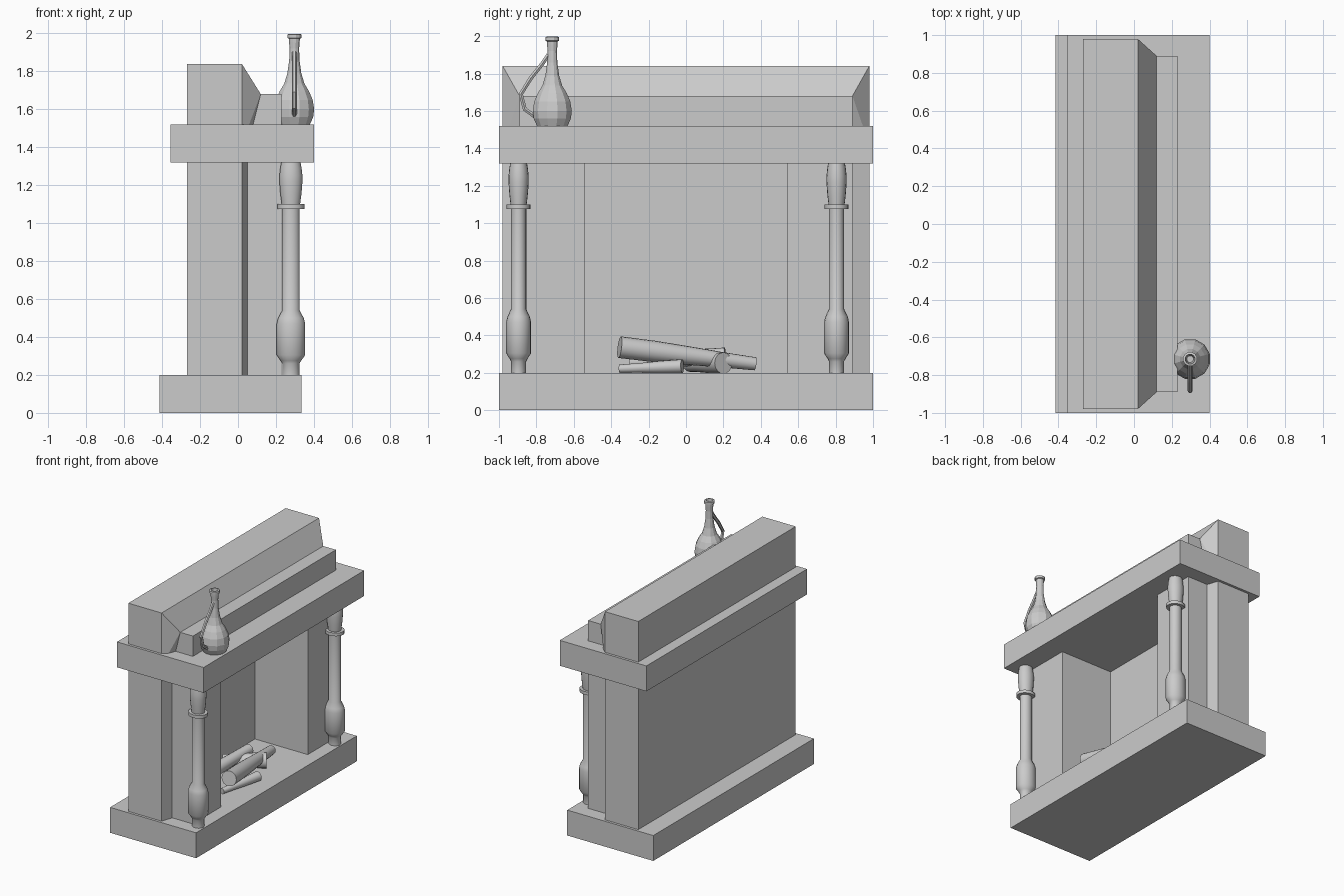
import bpy, bmesh, math
from mathutils import Vector

if "Cube" in bpy.data.objects:
    bpy.data.objects.remove(bpy.data.objects["Cube"])


def make_object(name, verts, faces, smooth=None):
    mesh = bpy.data.meshes.new(name)
    mesh.from_pydata(verts, [], faces)
    bm = bmesh.new()
    bm.from_mesh(mesh)
    bmesh.ops.recalc_face_normals(bm, faces=bm.faces)
    bm.to_mesh(mesh)
    bm.free()
    obj = bpy.data.objects.new(name, mesh)
    bpy.context.collection.objects.link(obj)
    if smooth:
        bpy.ops.object.select_all(action='DESELECT')
        obj.select_set(True)
        bpy.context.view_layer.objects.active = obj
        bpy.ops.object.shade_smooth_by_angle(angle=math.radians(smooth))
    return obj


def loft(name, rings, smooth=None):
    """Join equal-sized rings of points and cap both ends."""
    n = len(rings[0])
    verts = [p for ring in rings for p in ring]
    faces = [[k * n + i, k * n + (i + 1) % n, (k + 1) * n + (i + 1) % n, (k + 1) * n + i]
             for k in range(len(rings) - 1) for i in range(n)]
    faces += [list(range(n)), list(range(len(verts) - n, len(verts)))]
    return make_object(name, verts, faces, smooth)


def prism(name, outline, z0, z1):
    return loft(name, [[(x, y, z) for x, y in outline] for z in (z0, z1)])


def box(name, x0, x1, y, z0, z1):
    return prism(name, [(x0, -y), (x1, -y), (x1, y), (x0, y)], z0, z1)


def lathe(name, profile, cx, cy, sides, sx=1.0, smooth=None):
    angles = [2 * math.pi * (i + 0.5) / sides for i in range(sides)]
    rings = [[(cx + sx * r * math.cos(a), cy + r * math.sin(a), z) for a in angles]
             for r, z in profile]
    return loft(name, rings, smooth)


def log(name, start, end, radii, sides=16):
    a, b = Vector(start), Vector(end)
    turn = (b - a).to_track_quat('Z', 'Y')
    rings = []
    for k, r in enumerate(radii):
        centre = a.lerp(b, k / (len(radii) - 1))
        rings.append([centre + turn @ Vector((r * math.cos(t), r * math.sin(t), 0))
                      for t in (2 * math.pi * i / sides for i in range(sides))])
    return loft(name, rings, 40)


# Hearth slab, mantel shelf and the ledge above it
box("hearth_slab", -0.415, 0.335, 1.0, 0.0, 0.20)
box("mantel_shelf", -0.355, 0.40, 1.0, 1.32, 1.52)
box("upper_ledge", -0.05, 0.23, 0.89, 1.42, 1.68)

# Surround: U-shaped plan with the open firebox
half = [(-0.27, -0.98), (0.02, -0.98), (0.05, -0.89), (0.23, -0.89),
        (0.23, -0.54), (-0.23, -0.54)]
prism("firebox_surround", half + [(x, -y) for x, y in reversed(half)], 0.2, 1.42)

# Chimney breast with sloping front
side = [(-0.27, 0.98, 1.42), (0.02, 0.98, 1.42), (0.055, 0.89, 1.42),
        (0.12, 0.89, 1.68), (0.02, 0.98, 1.84), (-0.27, 0.98, 1.84)]
verts = [(x, -y, z) for x, y, z in side] + side
faces = [[i, (i + 1) % 6, (i + 1) % 6 + 6, i + 6] for i in (2, 3, 4, 5)]
faces += [[0, 1, 2, 8, 7, 6]]
for k in (0, 6):
    faces += [[k, k + 1, k + 4, k + 5], [k + 1, k + 2, k + 3], [k + 1, k + 3, k + 4]]
make_object("chimney_breast", verts, faces)

# Turned columns
column = [(0.040, 0.20), (0.040, 0.26), (0.048, 0.275), (0.067, 0.305), (0.067, 0.47),
          (0.060, 0.50), (0.041, 0.54), (0.041, 1.075), (0.064, 1.075), (0.064, 1.10),
          (0.043, 1.10), (0.050, 1.16), (0.054, 1.22), (0.054, 1.25), (0.050, 1.29),
          (0.045, 1.32)]
for name, y in (("left_column", -0.895), ("right_column", 0.805)):
    lathe(name, column, 0.279, y, 18, 1.14, 40)

# Firewood
log("top_log", (0.17, -0.355, 0.337), (0.03, 0.37, 0.248), (0.058, 0.057, 0.050, 0.041, 0.035))
log("front_log", (0.11, -0.355, 0.222), (0.19, -0.02, 0.235), (0.022, 0.026, 0.033, 0.037))
log("cross_log", (-0.15, 0.02, 0.25), (0.11, 0.20, 0.252), (0.045, 0.048, 0.055, 0.057))
log("back_log", (-0.10, -0.30, 0.255), (-0.05, 0.21, 0.295), (0.05, 0.048, 0.043, 0.04))

# Jug with hollow neck
jug = [(0.085, 1.52), (0.103, 1.56), (0.108, 1.60), (0.100, 1.65), (0.080, 1.695),
       (0.055, 1.735), (0.038, 1.79), (0.028, 1.86), (0.026, 1.92), (0.029, 1.955),
       (0.030, 1.972), (0.038, 1.976), (0.038, 1.995), (0.026, 1.998), (0.018, 1.90)]
lathe("jug", jug, 0.297, -0.715, 12)

# Jug handle
curve = bpy.data.curves.new("jug_handle", 'CURVE')
curve.dimensions = '3D'
curve.bevel_depth = 0.013
curve.bevel_resolution = 1
curve.use_fill_caps = True
path = [(-0.735, 1.90), (-0.77, 1.85), (-0.83, 1.775), (-0.883, 1.69), (-0.862, 1.61),
        (-0.80, 1.565)]
spline = curve.splines.new('POLY')
spline.points.add(len(path) - 1)
for point, (y, z) in zip(spline.points, path):
    point.co = (0.297, y, z, 1)
spline.use_smooth = False
handle = bpy.data.objects.new("jug_handle", curve)
bpy.context.collection.objects.link(handle)
